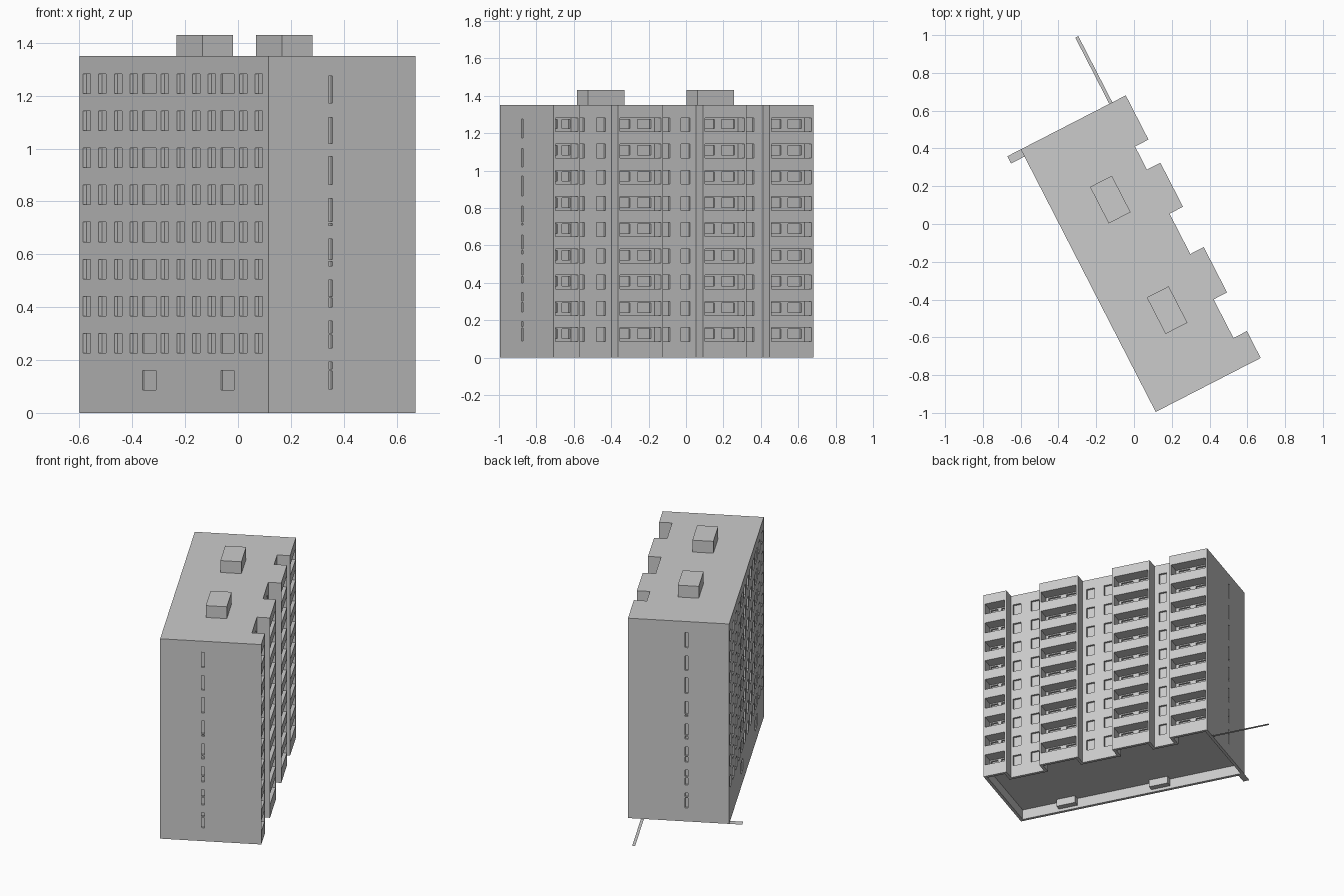
import bpy, bmesh
from math import radians
from mathutils import Matrix, Vector

if "Cube" in bpy.data.objects:
    bpy.data.objects.remove(bpy.data.objects["Cube"])

# Block frame: a runs across the depth, b along the long facade
FRAME = Matrix.Translation((0.115, -0.995, 0)) @ Matrix.Rotation(radians(27.2), 4, 'Z')
W, N, L, H = 0.625, 0.545, 1.563, 1.35
NOTCHES = [(0.16, 0.39), (0.66, 0.90), (1.162, 1.30)]
BAYS = [(0, 0.16), (0.39, 0.66), (0.90, 1.162), (1.30, L)]
PITCH, ROW0, WIN_H = 0.1403, 0.123, 0.074
ROWS = [ROW0 + PITCH * k for k in range(9)]


def make(name, bm):
    bmesh.ops.recalc_face_normals(bm, faces=bm.faces)
    mesh = bpy.data.meshes.new(name)
    bm.to_mesh(mesh)
    bm.free()
    ob = bpy.data.objects.new(name, mesh)
    bpy.context.collection.objects.link(ob)
    ob.matrix_world = FRAME
    return ob


def add_box(bm, a, b, z):
    size = Vector((a[1] - a[0], b[1] - b[0], z[1] - z[0]))
    mid = Vector((a[0] + a[1], b[0] + b[1], z[0] + z[1])) / 2
    bmesh.ops.create_cube(bm, size=1, matrix=Matrix.Translation(mid) @ Matrix.Diagonal((*size, 1)))


def around(mid, width):
    return (mid - width / 2, mid + width / 2)


def outline(m):
    pts = [(m, m), (W - m, m)]
    for s, e in NOTCHES:
        pts += [(W - m, s - m), (N - m, s - m), (N - m, e + m), (W - m, e + m)]
    return pts + [(W - m, L - m), (m, L - m)]


def prism(name, pts, z0, z1):
    bm = bmesh.new()
    face = bm.faces.new([bm.verts.new((a, b, z0)) for a, b in pts])
    ext = bmesh.ops.extrude_face_region(bm, geom=[face])
    verts = [v for v in ext["geom"] if isinstance(v, bmesh.types.BMVert)]
    bmesh.ops.translate(bm, verts=verts, vec=(0, 0, z1 - z0))
    return make(name, bm)


def cut(target, cutter):
    cutter.hide_render = True
    mod = target.modifiers.new("cut", 'BOOLEAN')
    mod.operation, mod.solver, mod.object = 'DIFFERENCE', 'EXACT', cutter
    bpy.context.view_layer.objects.active = target
    bpy.ops.object.modifier_apply(modifier=mod.name)
    bpy.data.objects.remove(cutter)


# Main block with the notched balcony side and hollow base
block = prism("apartment_block", outline(0), 0, H)
cut(block, prism("base_cutter", outline(0.02), -0.1, 0.07))

# Balcony openings in the bays
bm = bmesh.new()
for s, e in BAYS:
    for z in ROWS:
        add_box(bm, (N, W + 0.05), (s + 0.012, e - 0.012), around(z, WIN_H))
cut(block, make("balcony_cutter", bm))

bm = bmesh.new()
# Windows and doors of the flat facade
for row, z in enumerate(ROWS):
    for i in range(12):
        wide = i in (2, 7)
        if row == 0 and not wide:
            continue
        depth, width = (0.006, 0.11) if wide else (0.014, 0.062)
        add_box(bm, (-0.05, depth), around(0.079 + 0.1295 * i, width), around(z, WIN_H))

# Windows on the notched side, and smaller ones behind the balconies
for z in ROWS:
    for b in (0.2, 0.327, 0.715, 0.836, 1.22):
        add_box(bm, (N - 0.014, N + 0.02), around(b, 0.054), around(z, WIN_H))
    for s, e in BAYS:
        for t in (0.27, 0.73):
            b = s + (e - s) * t
            add_box(bm, (N - 0.014, N + 0.02), around(b, (e - s) * 0.3), around(z + 0.004, 0.05))

# Stairwell slots in both end walls, split by the landings
SLOTS = [(0.09, 0.158), (0.166, 0.192), (0.245, 0.294), (0.302, 0.347), (0.4, 0.434),
         (0.441, 0.502), (0.555, 0.573), (0.581, 0.657), (0.708, 0.717), (0.724, 0.811),
         (0.864, 0.97), (1.019, 1.117), (1.173, 1.275)]
for z in SLOTS:
    for b in ((-0.05, 0.014), (L - 0.014, L + 0.05)):
        add_box(bm, around(0.264, 0.018), b, z)
cut(block, make("window_cutter", bm))

# Roof stair houses, and entrance lobbies under the door columns
for i, b in enumerate((0.452, 1.11)):
    bm = bmesh.new()
    add_box(bm, around(0.30, 0.13), around(b, 0.217), (H, H + 0.08))
    make(f"roof_house_{i + 1}", bm)
for i, b in enumerate((0.338, 0.985)):
    bm = bmesh.new()
    add_box(bm, (0.02, 0.06), around(b, 0.13), (0.02, 0.07))
    make(f"entrance_lobby_{i + 1}", bm)

# Flat paving strips on the ground
for name, a, b in (("long_path", around(0.536, 0.018), (L, 1.957)),
                   ("short_path", (-0.08, 0), (1.52, L))):
    bm = bmesh.new()
    bm.faces.new([bm.verts.new((x, y, 0)) for x, y in
                  ((a[0], b[0]), (a[1], b[0]), (a[1], b[1]), (a[0], b[1]))])
    make(name, bm)
